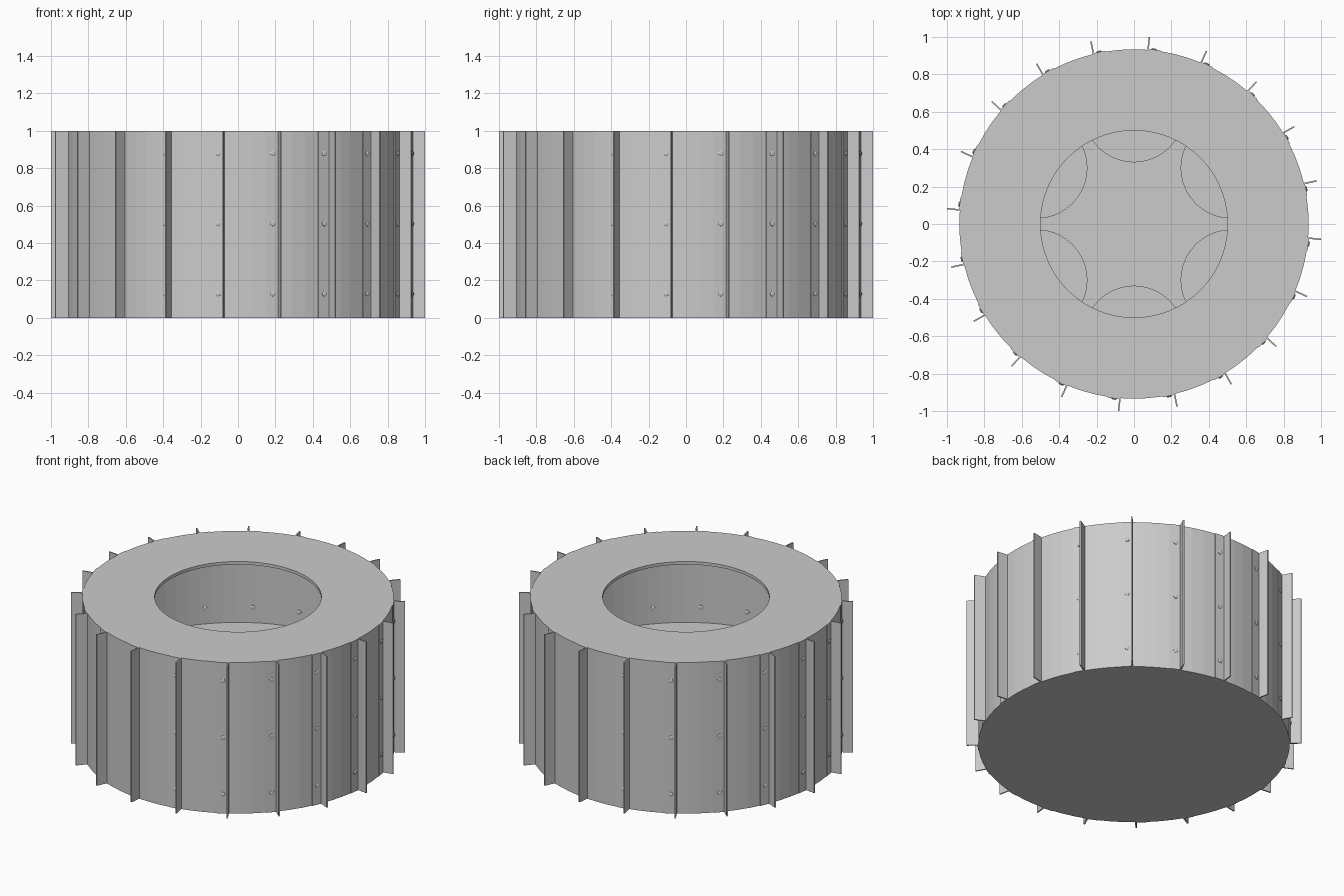
import bpy, bmesh
from math import sin, cos, pi, radians

if "Cube" in bpy.data.objects:
    bpy.data.objects.remove(bpy.data.objects["Cube"])

SIDES = 80
FINS = 20


def finish(bm, name):
    bmesh.ops.recalc_face_normals(bm, faces=bm.faces[:])
    me = bpy.data.meshes.new(name)
    bm.to_mesh(me)
    bm.free()
    ob = bpy.data.objects.new(name, me)
    bpy.context.collection.objects.link(ob)
    return ob


def revolve(name, profile, n):
    bm = bmesh.new()
    rings = []
    for r, z in profile:
        if r == 0:
            rings.append([bm.verts.new((0, 0, z))] * n)
        else:
            rings.append([bm.verts.new((r * cos(2 * pi * i / n), r * sin(2 * pi * i / n), z))
                          for i in range(n)])
    for a, b in zip(rings, rings[1:]):
        for i in range(n):
            j = (i + 1) % n
            bm.faces.new(list(dict.fromkeys((a[i], a[j], b[j], b[i]))))
    return finish(bm, name)


def circle_spline(cu, x, y, r, n):
    sp = cu.splines.new('POLY')
    sp.points.add(n - 1)
    for i, p in enumerate(sp.points):
        t = 2 * pi * i / n
        p.co = (x + r * cos(t), y + r * sin(t), 0, 1)
    sp.use_cyclic_u = True


# Hollow drum: closed floor, thin wall, top plate with round opening
revolve("drum_shell", [(0, 0), (0.934, 0), (0.934, 1), (0.5, 1), (0.5, 0.98),
                       (0.922, 0.98), (0.922, 0.015), (0, 0.015)], SIDES)

# Inner shelf with six round holes
cu = bpy.data.curves.new("inner_shelf", 'CURVE')
cu.dimensions = '2D'
cu.fill_mode = 'BOTH'
cu.extrude = 0.01
circle_spline(cu, 0, 0, 0.923, SIDES)
for k in range(6):
    a = radians(30 + 60 * k)
    circle_spline(cu, 0.6 * cos(a), 0.6 * sin(a), 0.268, 40)
shelf = bpy.data.objects.new("inner_shelf", cu)
shelf.location.z = 0.39
bpy.context.collection.objects.link(shelf)
bpy.context.view_layer.objects.active = shelf
shelf.select_set(True)
bpy.ops.object.convert(target='MESH')

# L-shaped brackets (x = outward, y = along the wall) and their rivets
L_PROFILE = [(0.928, -0.035), (0.938, -0.035), (0.938, 0.027),
             (1.003, 0.027), (1.003, 0.035), (0.928, 0.035)]
brackets, rivets = bmesh.new(), bmesh.new()
for k in range(FINS):
    a = radians(-6.5 + 360 / FINS * k)

    def place(u, v, z):
        return (u * cos(a) - v * sin(a), u * sin(a) + v * cos(a), z)

    low = [brackets.verts.new(place(u, v, 0)) for u, v in L_PROFILE]
    high = [brackets.verts.new(place(u, v, 1)) for u, v in L_PROFILE]
    brackets.faces.new(low[::-1])
    brackets.faces.new(high)
    for i in range(6):
        j = (i + 1) % 6
        brackets.faces.new((low[i], low[j], high[j], high[i]))

    # Rivets pass through the wall and show inside as well
    for z in (0.128, 0.503, 0.878):
        loops = [[rivets.verts.new(place(u, r * cos(2 * pi * i / 12), z + r * sin(2 * pi * i / 12)))
                  for i in range(12)]
                 for u, r in ((0.914, 0.008), (0.918, 0.014), (0.941, 0.014), (0.945, 0.008))]
        rivets.faces.new(loops[0][::-1])
        rivets.faces.new(loops[-1])
        for p, q in zip(loops, loops[1:]):
            for i in range(12):
                j = (i + 1) % 12
                rivets.faces.new((p[i], p[j], q[j], q[i]))
finish(brackets, "fin_brackets")
finish(rivets, "rivets")
